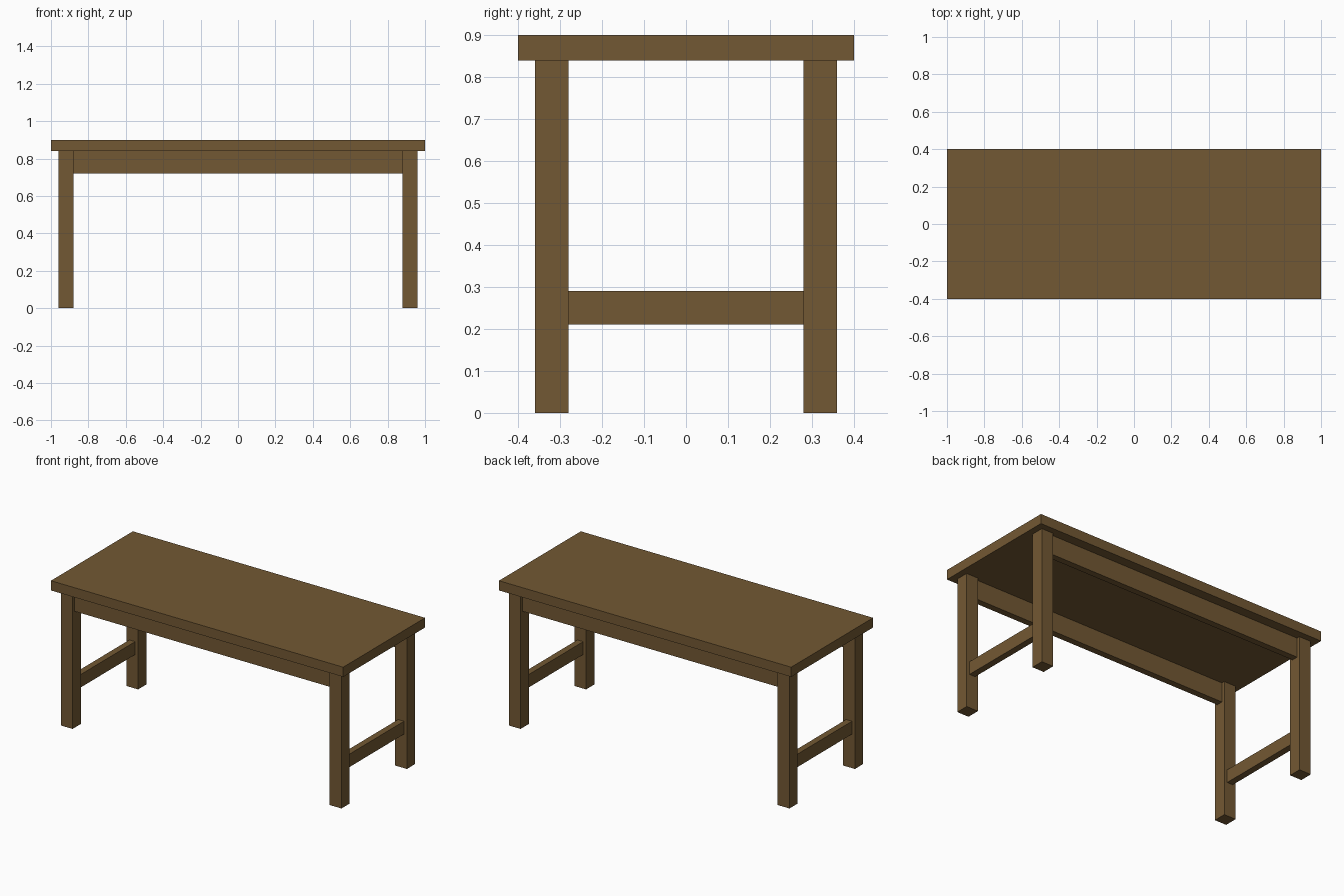
import bpy

cube = bpy.data.objects.get("Cube")
if cube:
    bpy.data.objects.remove(cube, do_unlink=True)

WOOD = (0.171, 0.098, 0.033, 1.0)
wood = bpy.data.materials.new("brown_wood")
wood.use_nodes = True
wood.diffuse_color = WOOD
wood.node_tree.nodes["Principled BSDF"].inputs["Base Color"].default_value = WOOD

# Main dimensions
HEIGHT, TOP_THICK = 0.90, 0.06
LEG, LEG_X, LEG_Y = 0.08, 0.92, 0.32
RAIL = 0.04
LEG_H = HEIGHT - TOP_THICK
APRON_H = 0.12


def board(name, centre, size):
    """Add a flat-sided board with its scale applied to the mesh."""
    bpy.ops.mesh.primitive_cube_add(size=1, location=centre)
    obj = bpy.context.object
    obj.name = obj.data.name = name
    for v in obj.data.vertices:
        v.co = [c * s for c, s in zip(v.co, size)]
    obj.data.materials.append(wood)
    return obj


# Table top
board("table_top", (0, 0, HEIGHT - TOP_THICK / 2), (2.0, 0.8, TOP_THICK))

sides = (("right", -1), ("left", 1))
ends = (("front", -1), ("back", 1))

# Legs at the four corners
for end, sy in ends:
    for side, sx in sides:
        board(f"{end}_{side}_leg", (sx * LEG_X, sy * LEG_Y, LEG_H / 2), (LEG, LEG, LEG_H))

# Long aprons under the top, between the legs
for end, sy in ends:
    board(f"{end}_apron", (0, sy * LEG_Y, LEG_H - APRON_H / 2),
          (2 * LEG_X - LEG, RAIL, APRON_H))

# Low stretchers joining each pair of end legs
for side, sx in sides:
    board(f"{side}_stretcher", (sx * LEG_X, 0, 0.25), (RAIL, 2 * LEG_Y - LEG, 0.08))
